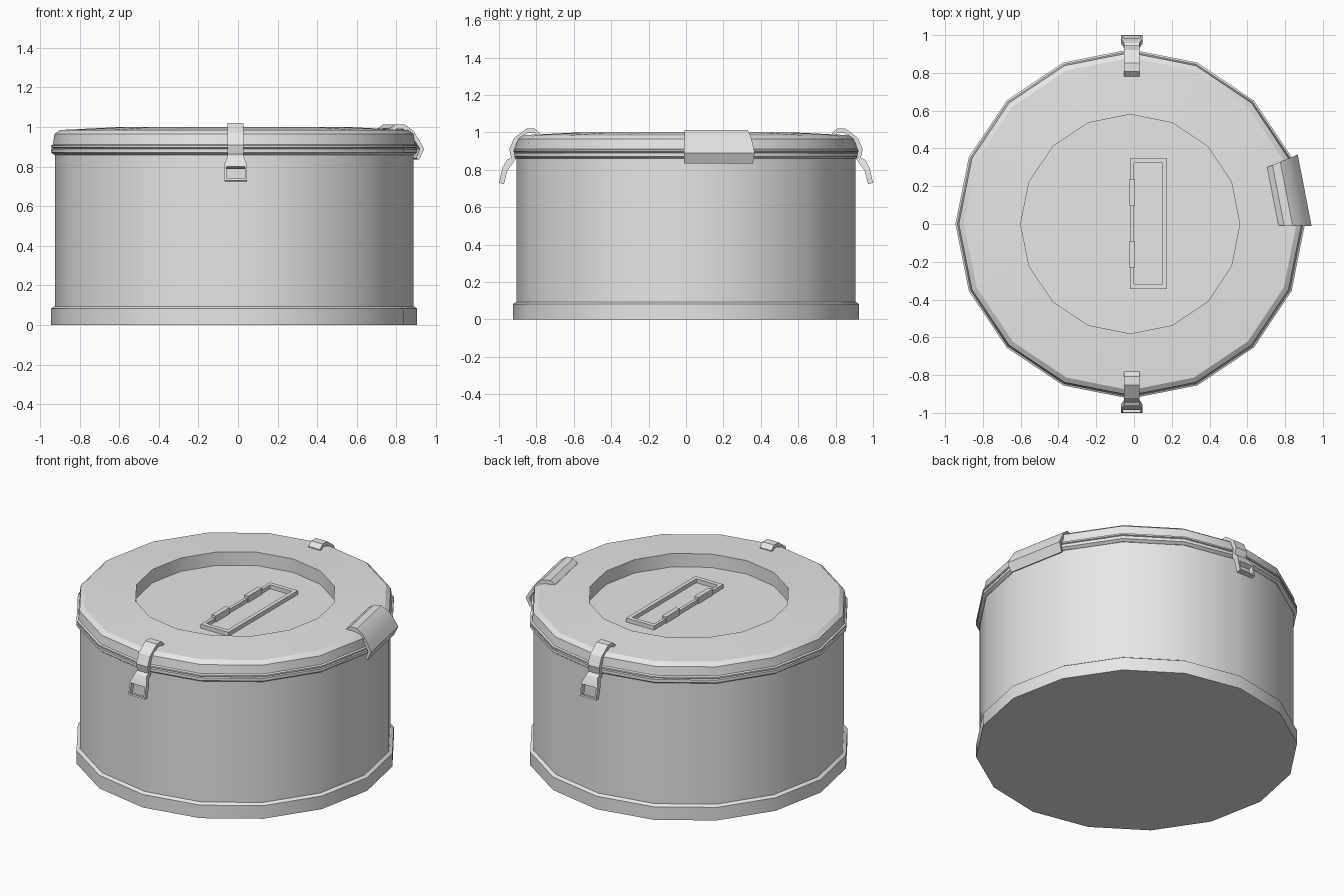
import bpy, bmesh
from math import cos, sin, pi, radians
from mathutils import Vector

if "Cube" in bpy.data.objects:
    bpy.data.objects.remove(bpy.data.objects["Cube"], do_unlink=True)

CX = -0.02      # axis of the tin
SIDES = 16
STEP = 2 * pi / SIDES

metal = bpy.data.materials.new("grey_metal")
metal.use_nodes = True
metal.diffuse_color = (0.8, 0.8, 0.8, 1)
metal.node_tree.nodes["Principled BSDF"].inputs["Base Color"].default_value = (0.8, 0.8, 0.8, 1)


def loft(bm, rings):
    """Skin a stack of equal-length point rings and cap both ends."""
    loops = [[bm.verts.new(p) for p in ring] for ring in rings]
    n = len(loops[0])
    for a, b in zip(loops, loops[1:]):
        for i in range(n):
            j = (i + 1) % n
            bm.faces.new((a[i], a[j], b[j], b[i]))
    bm.faces.new(loops[0][::-1])
    bm.faces.new(loops[-1])


def finish(bm, name):
    bmesh.ops.recalc_face_normals(bm, faces=bm.faces)
    mesh = bpy.data.meshes.new(name)
    bm.to_mesh(mesh)
    bm.free()
    mesh.materials.append(metal)
    ob = bpy.data.objects.new(name, mesh)
    bpy.context.collection.objects.link(ob)
    bpy.ops.object.select_all(action='DESELECT')
    ob.select_set(True)
    bpy.context.view_layer.objects.active = ob
    bpy.ops.object.shade_smooth_by_angle(angle=radians(30))
    return ob


def polar(r, angle, z):
    return Vector((CX + r * cos(angle), r * sin(angle), z))


def turned(name, profile):
    bm = bmesh.new()
    loft(bm, [[polar(r, i * STEP, z) for i in range(SIDES)] for r, z in profile])
    return finish(bm, name)


def box(bm, x0, x1, y0, y1, z0, z1):
    loft(bm, [[(x0, y0, z), (x1, y0, z), (x1, y1, z), (x0, y1, z)] for z in (z0, z1)])


# Tin and lid
turned("base_band", [(0.925, 0), (0.925, 0.083), (0.908, 0.094)])
turned("body", [(0.905, 0.05), (0.905, 0.88)])
turned("rim_ring", [(0.908, 0.86), (0.925, 0.872), (0.925, 0.89), (0.915, 0.893)])
turned("lid", [(0.915, 0.893), (0.925, 0.898), (0.925, 0.907), (0.915, 0.912),
               (0.907, 0.965), (0.88, 0.985), (0.58, 1.0), (0.58, 0.915)])

# Folding handle in the lid recess
bm = bmesh.new()
Z0, Z1 = 0.91, 0.94
box(bm, -0.02, 0.0, -0.345, 0.35, Z0, Z1)
box(bm, 0.15, 0.175, -0.345, 0.35, Z0, Z1)
for y in (-0.345, 0.322):
    box(bm, 0.0, 0.15, y, y + 0.028, Z0, Z1)
finish(bm, "handle_frame")

bm = bmesh.new()
for y in (-0.16, 0.165):
    box(bm, -0.025, 0.005, y - 0.07, y + 0.07, Z0, 0.955)
finish(bm, "handle_hinges")

# Latches: outer y, z, inner y, z, half width along the strap
STRAP = [(0.78, 0.995, 0.785, 0.975, 0.04), (0.807, 1.02, 0.81, 0.998, 0.04),
         (0.853, 1.02, 0.845, 0.998, 0.04), (0.92, 0.97, 0.9, 0.955, 0.04),
         (0.945, 0.91, 0.92, 0.905, 0.04), (0.935, 0.865, 0.912, 0.855, 0.04),
         (0.958, 0.853, 0.93, 0.83, 0.04), (0.982, 0.81, 0.955, 0.797, 0.057),
         (1.0, 0.73, 0.973, 0.724, 0.057)]
for name, side in (("front_latch", -1), ("back_latch", 1)):
    bm = bmesh.new()
    mid = -0.012
    loft(bm, [[(mid - w, side * yo, zo), (mid + w, side * yo, zo),
               (mid + w, side * yi, zi), (mid - w, side * yi, zi)]
              for yo, zo, yi, zi, w in STRAP])
    bmesh.ops.recalc_face_normals(bm, faces=bm.faces)
    # Open window in the buckle
    window = [f for f in bm.faces
              if f.calc_center_median().z < 0.79 and abs(f.normal.y) > 0.9]
    bmesh.ops.inset_individual(bm, faces=window, thickness=0.014)
    edges = [e for f in window for e in f.edges]
    bmesh.ops.delete(bm, geom=window, context='FACES_ONLY')
    bmesh.ops.bridge_loops(bm, edges=edges)
    finish(bm, name)

# Lid hinge clip spanning one side of the tin
OUTER = [(0.785, 0.992), (0.815, 1.014), (0.86, 1.014), (0.905, 0.982),
         (0.935, 0.935), (0.96, 0.89), (0.935, 0.835)]
INNER = [(0.92, 0.842), (0.938, 0.89), (0.915, 0.927), (0.89, 0.965),
         (0.852, 0.99), (0.82, 0.99), (0.79, 0.975)]
bm = bmesh.new()
loft(bm, [[polar(r, a, z) for r, z in OUTER + INNER] for a in (-0.01, STEP)])
finish(bm, "hinge_clip")
